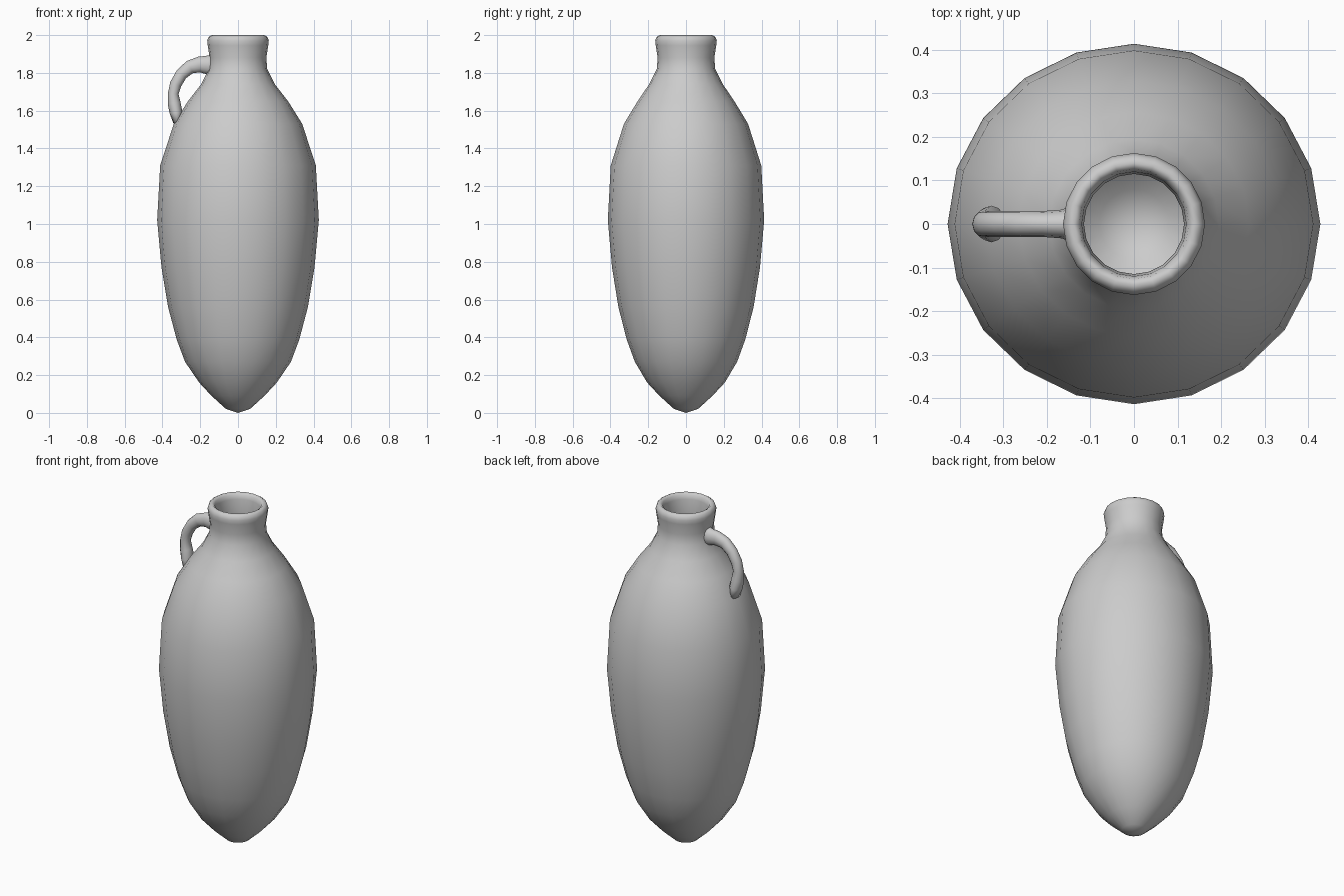
import bpy, bmesh, math
from mathutils import Vector

if "Cube" in bpy.data.objects:
    bpy.data.objects.remove(bpy.data.objects["Cube"])


def skin(name, rings, cap_start=None, cap_end=None):
    """Bridge a list of closed rings; caps are pole points."""
    bm = bmesh.new()
    loops = [[bm.verts.new(p) for p in ring] for ring in rings]
    n = len(loops[0])
    for a, b in zip(loops, loops[1:]):
        for i in range(n):
            j = (i + 1) % n
            bm.faces.new((a[i], a[j], b[j], b[i]))
    for loop, pole in ((loops[0], cap_start), (loops[-1], cap_end)):
        if pole is not None:
            v = bm.verts.new(pole)
            for i in range(n):
                bm.faces.new((loop[i], loop[(i + 1) % n], v))
    bmesh.ops.recalc_face_normals(bm, faces=bm.faces)
    mesh = bpy.data.meshes.new(name)
    bm.to_mesh(mesh)
    bm.free()
    mesh.shade_smooth()
    obj = bpy.data.objects.new(name, mesh)
    bpy.context.collection.objects.link(obj)
    return obj


# Jar body: outer wall up to the rim, then the inner wall back down
outer = [(0.065, 0.022), (0.14, 0.09), (0.205, 0.16), (0.28, 0.27), (0.325, 0.39),
         (0.37, 0.56), (0.405, 0.77), (0.428, 1.02), (0.412, 1.31), (0.34, 1.53),
         (0.265, 1.65), (0.195, 1.74), (0.155, 1.82), (0.15, 1.88), (0.16, 1.945),
         (0.163, 1.97), (0.156, 1.99), (0.14, 2.0)]
inner = [(0.126, 1.99), (0.12, 1.965), (0.115, 1.88), (0.12, 1.81), (0.16, 1.73),
         (0.23, 1.635), (0.305, 1.52), (0.378, 1.30), (0.393, 1.02), (0.37, 0.78),
         (0.335, 0.57), (0.29, 0.40), (0.245, 0.29), (0.17, 0.185), (0.08, 0.09)]
SIDES = 20


def body_ring(r, z):
    # the belly is slightly narrower front to back, the neck is round
    sy = 0.967 if r > 0.25 else 1.0
    return [(r * math.cos(2 * math.pi * i / SIDES),
             r * sy * math.sin(2 * math.pi * i / SIDES), z) for i in range(SIDES)]


skin("jar_body", [body_ring(r, z) for r, z in outer + inner], (0, 0, 0), (0, 0, 0.06))

# Handle: oval section swept from the neck down to the shoulder
# (x, z, half thickness, half width)
path = [(-0.135, 1.842, 0.056, 0.046), (-0.165, 1.842, 0.049, 0.033),
        (-0.205, 1.844, 0.042, 0.030), (-0.255, 1.831, 0.036, 0.030),
        (-0.300, 1.792, 0.032, 0.030), (-0.330, 1.740, 0.031, 0.030),
        (-0.343, 1.690, 0.028, 0.030), (-0.338, 1.640, 0.034, 0.034),
        (-0.328, 1.590, 0.034, 0.042), (-0.322, 1.535, 0.020, 0.040)]
points = [Vector((x, 0, z)) for x, z, _, _ in path]
rings = []
for k, (_, _, t, w) in enumerate(path):
    d = (points[min(k + 1, len(path) - 1)] - points[max(k - 1, 0)]).normalized()
    across = Vector((d.z, 0, -d.x))
    rings.append([points[k] + across * t * math.cos(a) + Vector((0, w * math.sin(a), 0))
                  for a in (2 * math.pi * i / 12 for i in range(12))])
skin("handle", rings, points[0], points[-1])
